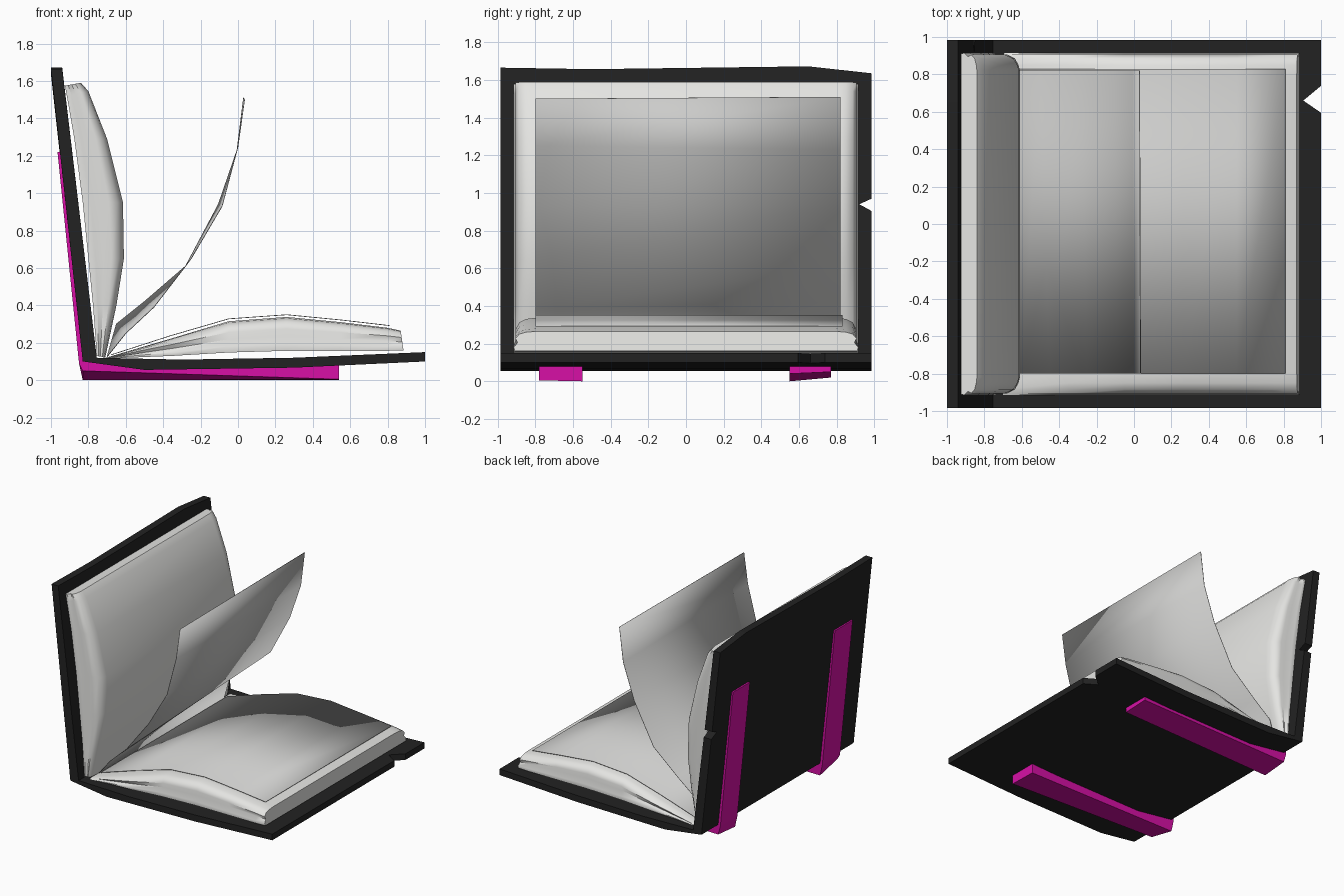
import bpy, bmesh

if "Cube" in bpy.data.objects:
    bpy.data.objects.remove(bpy.data.objects["Cube"])

def material(name, r, g, b):
    m = bpy.data.materials.new(name)
    m.diffuse_color = (r, g, b, 1)
    m.use_nodes = True
    m.node_tree.nodes["Principled BSDF"].inputs["Base Color"].default_value = m.diffuse_color
    return m

BLACK = material("cover black", 0.016, 0.016, 0.016)
WHITE = material("page white", 0.78, 0.78, 0.76)
GREY = material("loose sheet grey", 0.6, 0.6, 0.59)
MAGENTA = material("strap magenta", 0.68, 0.005, 0.38)

def loft(name, rings, mat, closed=True, smooth=None):
    """Skin a list of point rings (closed solid) or rows (open sheet)."""
    bm = bmesh.new()
    vs = [[bm.verts.new(p) for p in ring] for ring in rings]
    n = len(rings[0])
    for a, b in zip(vs, vs[1:]):
        for i in range(n if closed else n - 1):
            j = (i + 1) % n
            bm.faces.new((a[i], a[j], b[j], b[i]))
    if closed:
        bm.faces.new(vs[0])
        bm.faces.new(vs[-1])
    bmesh.ops.recalc_face_normals(bm, faces=bm.faces)
    me = bpy.data.meshes.new(name)
    bm.to_mesh(me)
    bm.free()
    ob = bpy.data.objects.new(name, me)
    bpy.context.collection.objects.link(ob)
    me.materials.append(mat)
    bpy.ops.object.select_all(action='DESELECT')
    ob.select_set(True)
    bpy.context.view_layer.objects.active = ob
    if smooth:
        bpy.ops.object.shade_smooth_by_angle(angle=smooth)
    return ob

def thicken(ob, t):
    mod = ob.modifiers.new("thickness", 'SOLIDIFY')
    mod.thickness = t
    mod.offset = 0

# Cover: bent L profile, one far top corner dips slightly
profile = [(-1, 1.665), (-.94, 1.665), (-.755, .12), (-.3, .11), (.3, .12),
           (1, .15), (1, .10), (.3, .067), (-.5, .055), (-.83, .1)]
rings = []
for y, dz in ((-.985, 0), (-.5, -.008), (.65, .007), (.985, -.03)):
    rings.append([(x, y, z + (dz if z > 1.5 else 0)) for x, z in profile])
cover = loft("cover", rings, BLACK)

# Small V notches in the far edges of both boards
notches = [
    [[(1.05, .56, z), (1.05, .78, z), (.905, .66, z)] for z in (0, .3)],
    [[(x, 1.02, .885), (x, 1.02, .985), (x, .92, .94)] for x in (-1.1, -.75)],
]
for ring_pair in notches:
    cutter = loft("notch_cutter", ring_pair, BLACK)
    cutter.hide_render = True
    mod = cover.modifiers.new("notch", 'BOOLEAN')
    mod.operation = 'DIFFERENCE'
    mod.solver = 'EXACT'
    mod.object = cutter
    bpy.context.view_layer.objects.active = cover
    bpy.ops.object.modifier_apply(modifier=mod.name)
    bpy.data.objects.remove(cutter)

# Page blocks: cross-section across y, stretched between cover side and open side
def page_block(name, stations, edge):
    half = [(-.91, 0), (-.915, .2), (-.895, .42), (-.905, .65),
            (-.885, .86), (-.85, .96), (-edge, 1)]
    section = half + [(-y, t) for y, t in reversed(half)]
    rings = [[(a[0] + (b[0] - a[0]) * t, y, a[1] + (b[1] - a[1]) * t)
              for y, t in section] for a, b in stations]
    return loft(name, rings, WHITE, smooth=0.9)

page_block("upright_pages", [
    ((-.755, .13), (-.71, .12)), ((-.775, .4), (-.65, .4)),
    ((-.80, .65), (-.61, .65)), ((-.83, .95), (-.615, .95)),
    ((-.875, 1.29), (-.70, 1.29)), ((-.915, 1.52), (-.80, 1.545)),
    ((-.925, 1.575), (-.84, 1.59))], .82)
page_block("flat_pages", [
    ((-.72, .115), (-.70, .122)), ((-.35, .13), (-.35, .225)),
    ((-.05, .148), (-.05, .315)), ((.26, .157), (.26, .338)),
    ((.55, .157), (.55, .31)), ((.8, .157), (.8, .28)),
    ((.885, .16), (.87, .265))], .79)

# Loose sheet lying on the flat pages
top = [(-.68, .135), (-.36, .238), (-.05, .328), (.26, .35), (.55, .322), (.81, .292)]
sheet = loft("lying_sheet", [[(x, y, z) for y in (-.80, .83)] for x, z in top],
             GREY, closed=False, smooth=0.6)
thicken(sheet, .004)

# Turning page: near edge and far edge follow slightly different curves
near = [(-.70, .125), (-.6, .25), (-.45, .39), (-.25, .65), (-.085, .93), (0, 1.25), (.035, 1.5)]
far = [(-.70, .125), (-.65, .3), (-.5, .42), (-.28, .61), (-.105, .94), (-.005, 1.23), (.03, 1.51)]
page = loft("turning_page", [[(a[0], -.80, a[1]), (b[0], .82, b[1])]
                             for a, b in zip(near, far)],
            GREY, closed=False, smooth=0.6)
thicken(page, .004)

# Straps wrapping the spine: (y, underside height at spine, at free end)
def strap(name, sides):
    rings = []
    for y, z0, z1 in sides:
        pts = [(-.965, 1.22), (-.935, 1.22), (-.815, .11), (-.5, .062),
               (.3, .07), (.54, .08), (.54, z1), (-.83, z0), (-.85, .09)]
        rings.append([(x, y, z) for x, z in pts])
    loft(name, rings, MAGENTA)

strap("front_strap", [(-.78, .05, .005), (-.55, 0, 0)])
strap("back_strap", [(.55, 0, .04), (.77, .02, .05)])
